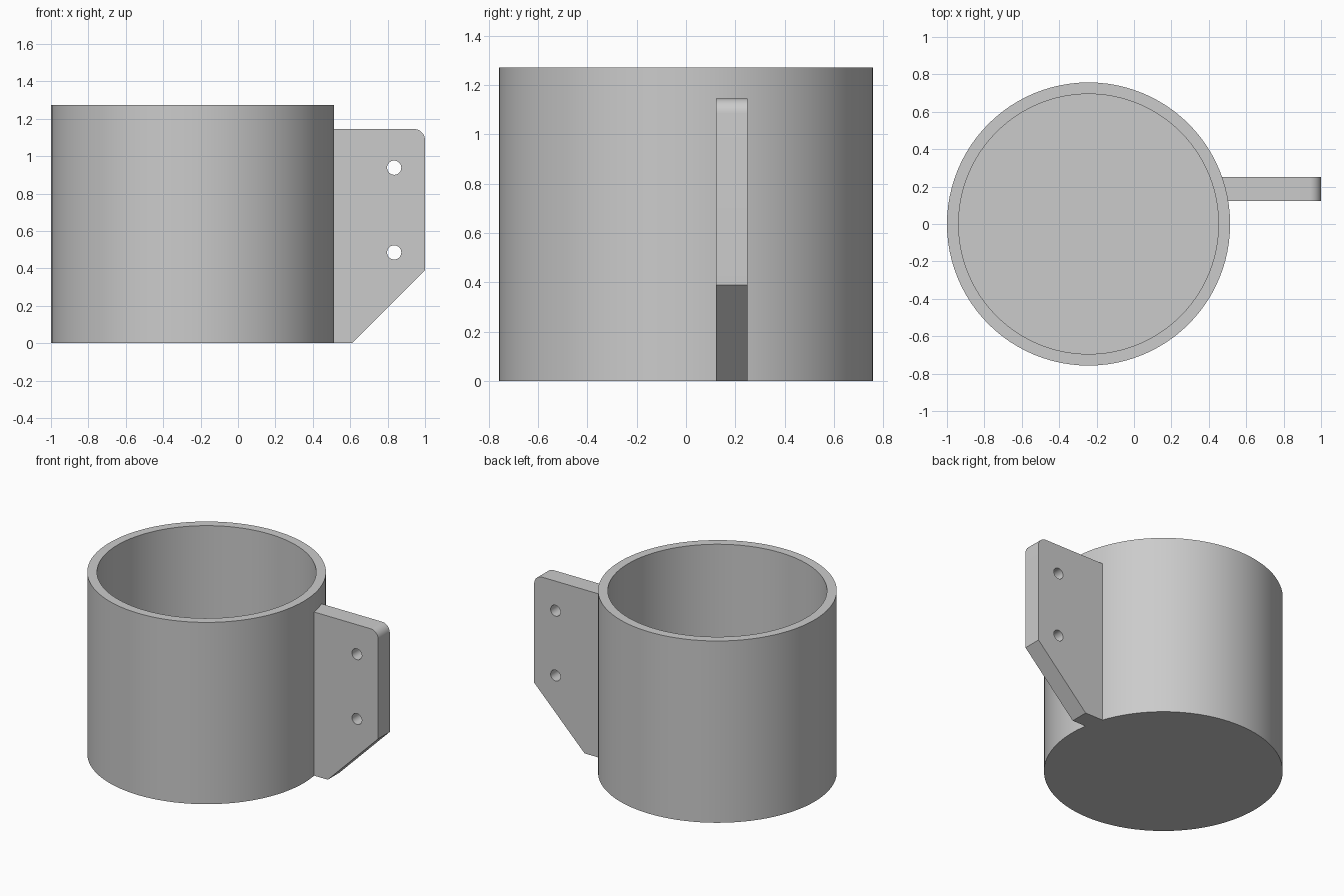
import bpy, bmesh, math
from mathutils import Matrix

if "Cube" in bpy.data.objects:
    bpy.data.objects.remove(bpy.data.objects["Cube"])

grey = bpy.data.materials.new("plain grey")
grey.diffuse_color = (0.6, 0.6, 0.6, 1)
grey.use_nodes = True
grey.node_tree.nodes["Principled BSDF"].inputs["Base Color"].default_value = grey.diffuse_color

CUP_X, R_OUT, R_IN, HEIGHT, FLOOR = -0.243, 0.757, 0.695, 1.272, 0.064


def finish(obj):
    """Weld, orient and colour a mesh, keeping its edges sharp."""
    bm = bmesh.new()
    bm.from_mesh(obj.data)
    bmesh.ops.remove_doubles(bm, verts=bm.verts, dist=1e-5)
    bmesh.ops.recalc_face_normals(bm, faces=bm.faces)
    bm.to_mesh(obj.data)
    bm.free()
    obj.data.materials.clear()
    obj.data.materials.append(grey)
    bpy.ops.object.select_all(action='DESELECT')
    obj.select_set(True)
    bpy.context.view_layer.objects.active = obj
    bpy.ops.object.shade_smooth_by_angle(angle=math.radians(30))


# Cup: wall and floor profile turned about the vertical axis
profile = [(0, 0), (R_OUT, 0), (R_OUT, HEIGHT), (R_IN, HEIGHT), (R_IN, FLOOR), (0, FLOOR)]
bm = bmesh.new()
verts = [bm.verts.new((r, 0, z)) for r, z in profile]
edges = [bm.edges.new(pair) for pair in zip(verts, verts[1:])]
bmesh.ops.spin(bm, geom=verts + edges, cent=(0, 0, 0), axis=(0, 0, 1),
               angle=math.tau, steps=96)
mesh = bpy.data.meshes.new("cup")
bm.to_mesh(mesh)
bm.free()
cup = bpy.data.objects.new("cup", mesh)
cup.location.x = CUP_X
bpy.context.collection.objects.link(cup)
finish(cup)


def arc(cx, cz, r, start, end, n):
    return [(cx + r * math.cos(start + (end - start) * i / n),
             cz + r * math.sin(start + (end - start) * i / n)) for i in range(n + 1)]


# Mounting plate: outline with a rounded top corner, a sloped foot and two screw holes
outline = [(0.46, 0), (0.61, 0), (1.0, 0.39)]
outline += arc(0.94, 1.085, 0.06, 0, math.pi / 2, 10) + [(0.46, 1.145)]
holes = [arc(0.835, z, 0.038, 0, math.tau, 32)[:-1] for z in (0.485, 0.938)]

curve = bpy.data.curves.new("mounting_plate", 'CURVE')
curve.dimensions = '2D'
curve.fill_mode = 'BOTH'
curve.extrude = 0.064
for loop in [outline] + holes:
    spline = curve.splines.new('POLY')
    spline.points.add(len(loop) - 1)
    for point, (x, z) in zip(spline.points, loop):
        point.co = (x, z, 0, 1)
    spline.use_cyclic_u = True
plate = bpy.data.objects.new("mounting_plate", curve)
bpy.context.collection.objects.link(plate)
bpy.ops.object.select_all(action='DESELECT')
plate.select_set(True)
bpy.context.view_layer.objects.active = plate
bpy.ops.object.convert(target='MESH')
plate = bpy.context.object
plate.data.transform(Matrix.Translation((0, 0.186, 0)) @ Matrix.Rotation(math.pi / 2, 4, 'X'))
finish(plate)
